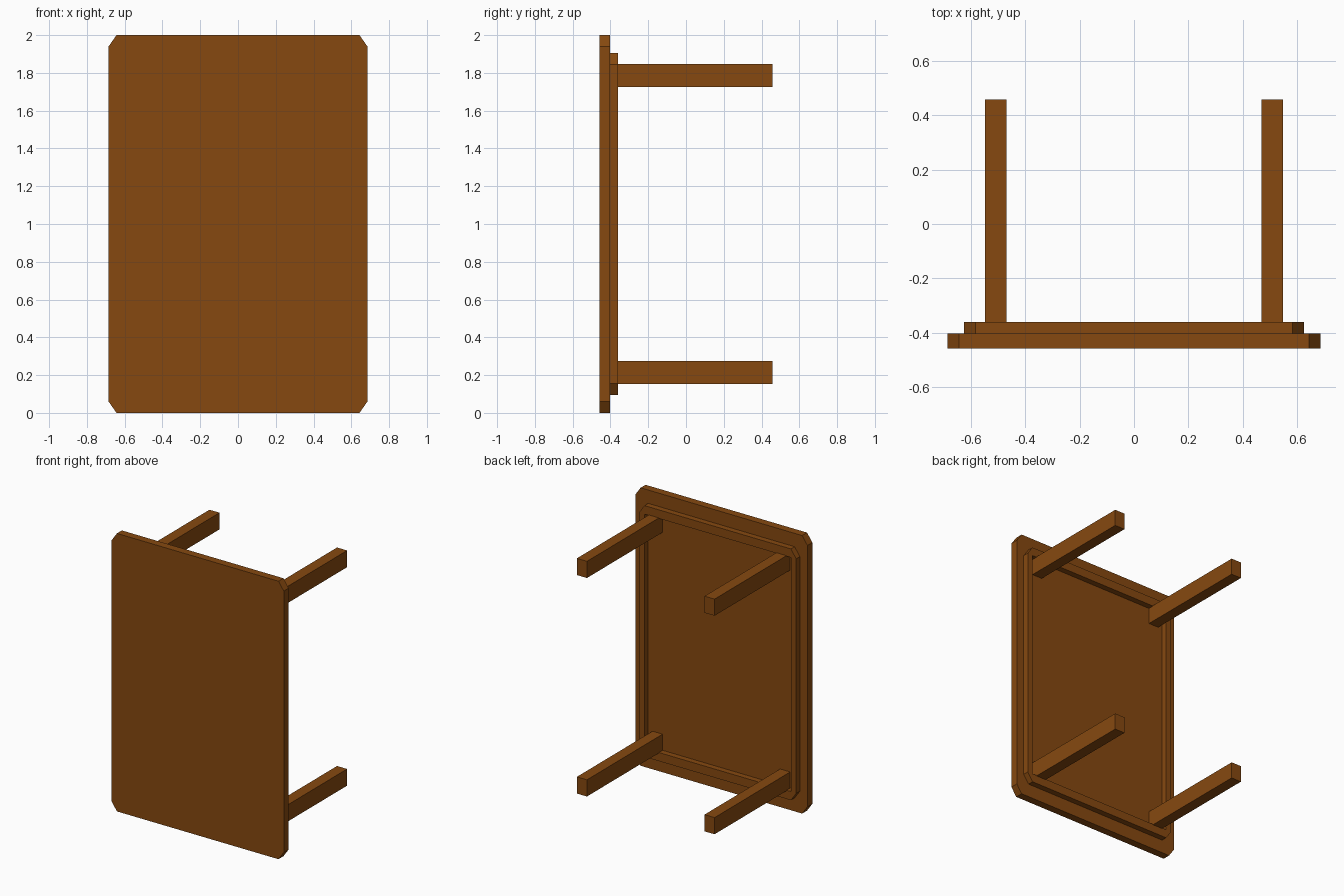
import bpy, bmesh

if "Cube" in bpy.data.objects:
    bpy.data.objects.remove(bpy.data.objects["Cube"])

wood = bpy.data.materials.new("wood")
wood.diffuse_color = (0.24, 0.066, 0.005, 1)
wood.use_nodes = True
wood.node_tree.nodes["Principled BSDF"].inputs["Base Color"].default_value = wood.diffuse_color

MID_Z = 1.0
CUT_X, CUT_Z = 0.042, 0.06


def finish(name, bm):
    bmesh.ops.recalc_face_normals(bm, faces=bm.faces)
    mesh = bpy.data.meshes.new(name)
    bm.to_mesh(mesh)
    bm.free()
    mesh.materials.append(wood)
    obj = bpy.data.objects.new(name, mesh)
    bpy.context.collection.objects.link(obj)
    return obj


def clipped_outline(hx, hz):
    """Rectangle with cut corners, as (x, z) points in order."""
    return [(hx, -hz + CUT_Z), (hx, hz - CUT_Z), (hx - CUT_X, hz), (-hx + CUT_X, hz),
            (-hx, hz - CUT_Z), (-hx, -hz + CUT_Z), (-hx + CUT_X, -hz), (hx - CUT_X, -hz)]


def ring(bm, points, y):
    return [bm.verts.new((x, y, MID_Z + z)) for x, z in points]


def bridge(bm, a, b):
    """Join two loops with quads, skipping zero-length sides."""
    n = len(a)
    for i in range(n):
        j = (i + 1) % n
        bm.faces.new((a[i], a[j], b[j], b[i]))


# Table top, standing on its edge
bm = bmesh.new()
pts = clipped_outline(0.685, 1.0)
front, back = ring(bm, pts, -0.458), ring(bm, pts, -0.402)
bridge(bm, front, back)
bm.faces.new(front)
bm.faces.new(back)
finish("table_top", bm)

# Apron frame: cut outer corners, square inner corners
bm = bmesh.new()
outer = clipped_outline(0.625, 0.904)
ix, iz = 0.582, 0.842
inner = [(ix, -iz), (ix, iz), (-ix, iz), (-ix, -iz)]
o0, o1 = ring(bm, outer, -0.402), ring(bm, outer, -0.36)
i0, i1 = ring(bm, inner, -0.402), ring(bm, inner, -0.36)
bridge(bm, o0, o1)
bridge(bm, i0, i1)
for o, i in ((o0, i0), (o1, i1)):
    for k in range(4):
        n = (k + 1) % 4
        bm.faces.new((o[2 * k], o[2 * k + 1], i[n], i[k]))       # rail face
        bm.faces.new((o[2 * k + 1], o[(2 * k + 2) % 8], i[n]))   # corner face
finish("apron_frame", bm)

# Four square legs
for sx, side in ((-1, "left"), (1, "right")):
    for sz, level in ((-1, "lower"), (1, "upper")):
        bm = bmesh.new()
        bmesh.ops.create_cube(bm, size=1)
        bmesh.ops.scale(bm, verts=bm.verts, vec=(0.08, 0.86, 0.12))
        bmesh.ops.translate(bm, verts=bm.verts,
                            vec=(sx * 0.508, 0.028, MID_Z + sz * 0.786))
        finish(f"{level}_{side}_leg", bm)
